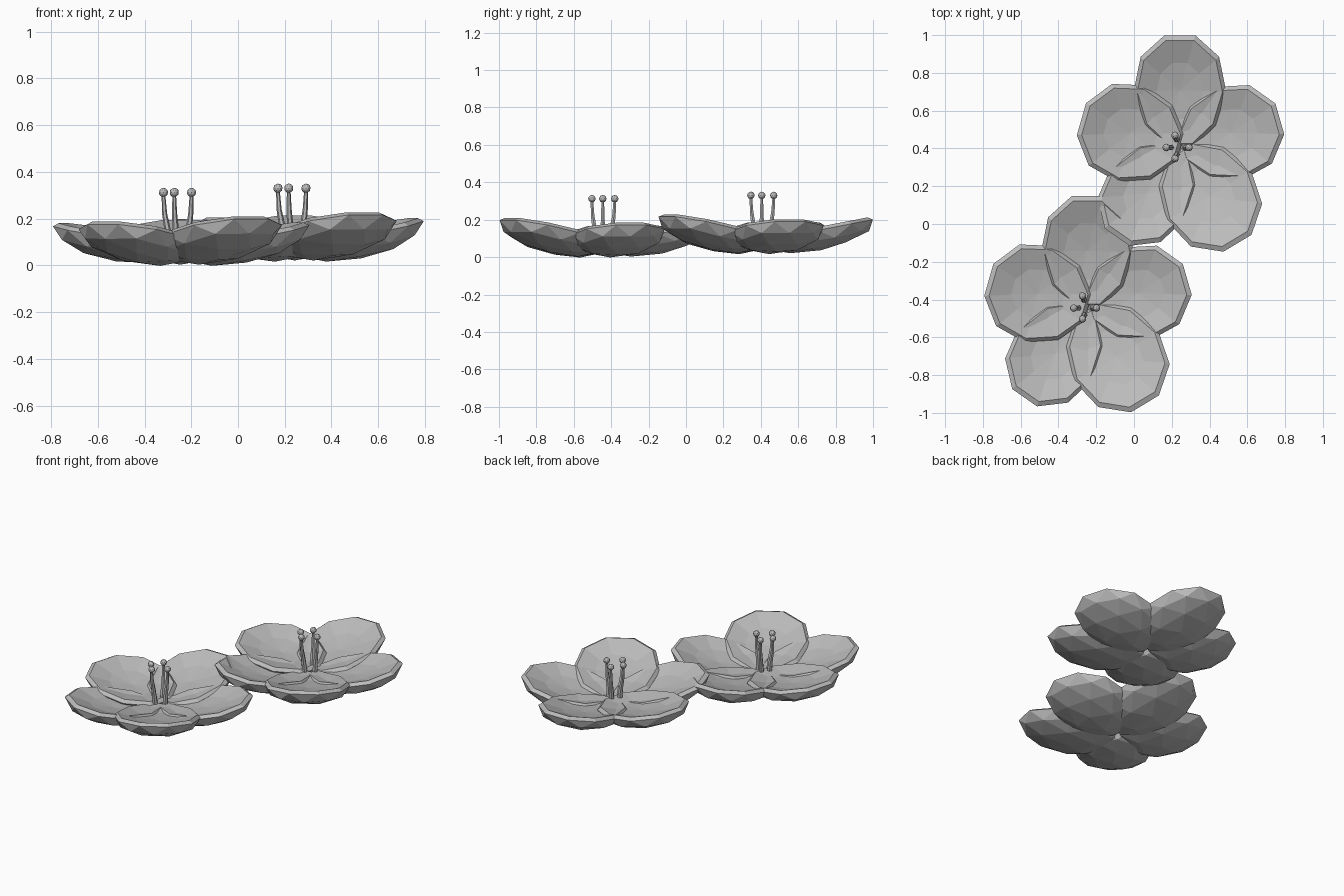
import bpy, bmesh, math
from mathutils import Matrix, Vector

if "Cube" in bpy.data.objects:
    bpy.data.objects.remove(bpy.data.objects["Cube"])

grey = bpy.data.materials.new("pale grey")
grey.diffuse_color = (0.5, 0.5, 0.5, 1)
grey.use_nodes = True
grey.node_tree.nodes["Principled BSDF"].inputs["Base Color"].default_value = grey.diffuse_color


def finish(bm, name):
    bmesh.ops.recalc_face_normals(bm, faces=bm.faces)
    me = bpy.data.meshes.new(name)
    bm.to_mesh(me)
    bm.free()
    me.materials.append(grey)
    ob = bpy.data.objects.new(name, me)
    bpy.context.collection.objects.link(ob)
    return ob


def petal(name, centre, angle, length, width, rim_z, tilt):
    """Lower half of a low-poly ball, closed by a raised lip and a shallow dish."""
    bm = bmesh.new()
    bmesh.ops.create_icosphere(bm, subdivisions=2, radius=1)
    bmesh.ops.delete(bm, geom=[v for v in bm.verts if v.co.z > 0.01], context='VERTS')
    for v in bm.verts:
        v.co.z *= 0.108
    rim = [e for e in bm.edges if e.is_boundary]
    # lip, then dish wall
    for scale, height in ((0.92, 0.017), (0.5, -0.012)):
        new = bmesh.ops.extrude_edge_only(bm, edges=rim)["geom"]
        rim = [g for g in new if isinstance(g, bmesh.types.BMEdge) and g.is_boundary]
        for v in {v for e in rim for v in e.verts}:
            r = v.co.xy.normalized() * scale
            v.co = (r.x, r.y, height)
    # dish floor
    hub = bm.verts.new((0, 0, -0.024))
    for e in rim:
        bm.faces.new((e.verts[0], e.verts[1], hub))
    for v in bm.verts:
        x, y, z = v.co
        v.co = (x * length / 2, y * width / 2 * (1 + 0.08 * x), z)
    bm.transform(Matrix.Translation(centre) @ Matrix.Rotation(math.radians(angle), 4, 'Z')
                 @ Matrix.Translation((length / 2 - 0.02, 0, rim_z))
                 @ Matrix.Rotation(-math.radians(tilt), 4, 'Y'))
    finish(bm, name)


def stamen(name, centre, dx, dy):
    """Tapered six-sided stalk bowing outwards, with a ball on top."""
    bm = bmesh.new()
    path = [(0.6, 0.06, 0.018), (0.75, 0.15, 0.014), (0.93, 0.22, 0.011), (1.0, 0.30, 0.008)]
    rings = []
    for f, z, r in path:
        rings.append([bm.verts.new(Vector((dx * f + r * math.cos(a * math.pi / 3),
                                           dy * f + r * math.sin(a * math.pi / 3), z)))
                      for a in range(6)])
    for lo, hi in zip(rings, rings[1:]):
        for i in range(6):
            bm.faces.new((lo[i], lo[i - 1], hi[i - 1], hi[i]))
    bm.faces.new(rings[0])
    bm.faces.new(rings[-1])
    bmesh.ops.create_icosphere(bm, subdivisions=2, radius=0.02,
                               matrix=Matrix.Translation((dx, dy, 0.312)))
    bm.transform(Matrix.Translation(centre))
    finish(bm, name)


# angle, length, width, rim height, tilt
petals = [("right", 16, 0.59, 0.51, 0.118, 11),
          ("back", 90, 0.635, 0.49, 0.125, 11),
          ("left", 164, 0.58, 0.53, 0.124, 9),
          ("front_left", 235, 0.62, 0.48, 0.119, 11),
          ("front_right", 301, 0.635, 0.52, 0.130, 13)]

for flower, c in (("lower", (-0.247, -0.445, 0)), ("upper", (0.243, 0.405, 0.018))):
    for n, a, l, w, z, t in petals:
        petal(f"{flower}_flower_{n}_petal", c, a, l, w, z, t)
    for i, (dx, dy) in enumerate([(-0.026, 0.064), (-0.072, 0), (0.048, 0), (-0.026, -0.058)]):
        stamen(f"{flower}_flower_stamen_{i + 1}", c, dx, dy)
